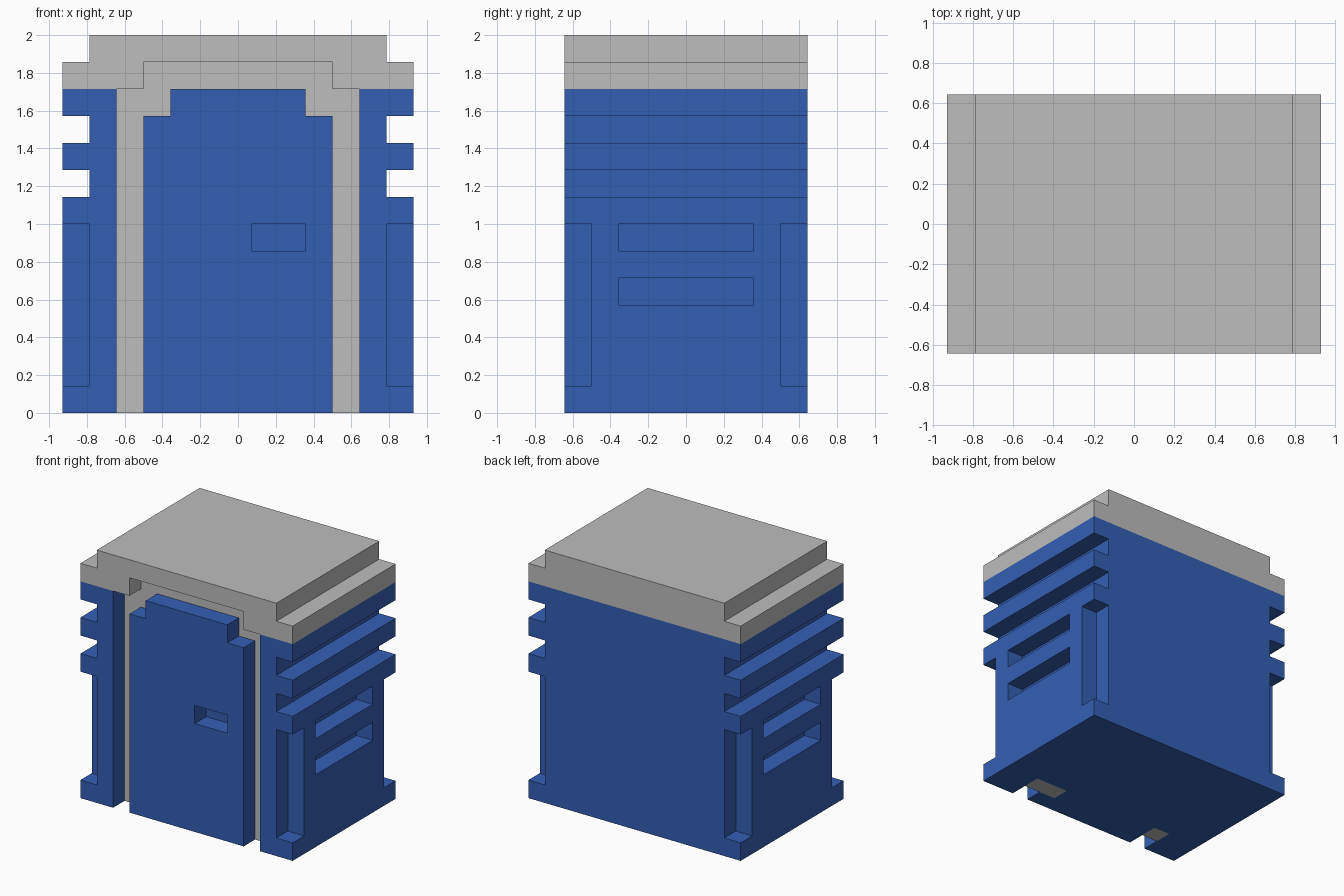
import bpy, bmesh

if "Cube" in bpy.data.objects:
    bpy.data.objects.remove(bpy.data.objects["Cube"])

U = 1 / 7  # one block of the model's grid


def material(name, rgb):
    m = bpy.data.materials.new(name)
    m.diffuse_color = (*rgb, 1)
    m.use_nodes = True
    m.node_tree.nodes["Principled BSDF"].inputs["Base Color"].default_value = m.diffuse_color
    return m


BLUE = material("blue paint", (0.034, 0.114, 0.456))
GREY = material("light grey", (0.51, 0.51, 0.51))


def prism(name, outline, y0, y1, mat):
    """Extrude an x-z outline (in blocks) from y0 to y1."""
    bm = bmesh.new()
    face = bm.faces.new([bm.verts.new((x * U, y0 * U, z * U)) for x, z in outline])
    ext = bmesh.ops.extrude_face_region(bm, geom=[face])
    moved = [v for v in ext["geom"] if isinstance(v, bmesh.types.BMVert)]
    bmesh.ops.translate(bm, verts=moved, vec=(0, (y1 - y0) * U, 0))
    bmesh.ops.recalc_face_normals(bm, faces=bm.faces)
    me = bpy.data.meshes.new(name)
    bm.to_mesh(me)
    bm.free()
    me.materials.append(mat)
    ob = bpy.data.objects.new(name, me)
    bpy.context.scene.collection.objects.link(ob)
    return ob


def rect(x0, x1, z0, z1):
    return [(x0, z0), (x1, z0), (x1, z1), (x0, z1)]


def mirrored(half):
    """Close a right-hand outline with its mirror image."""
    return half + [(-x, z) for x, z in reversed(half)]


def cut(ob, boxes):
    """Subtract boxes given as (x0, x1, y0, y1, z0, z1)."""
    for x0, x1, y0, y1, z0, z1 in boxes:
        c = prism("cutter", rect(x0, x1, z0, z1), y0, y1, ob.data.materials[0])
        c.hide_render = True
        mod = ob.modifiers.new("cut", "BOOLEAN")
        mod.operation, mod.solver, mod.object = "DIFFERENCE", "EXACT", c
        bpy.context.view_layer.objects.active = ob
        bpy.ops.object.modifier_apply(modifier=mod.name)
        bpy.data.objects.remove(c)


# body with ribbed sides, corner recesses, side vents and a front doorway
body = prism("body", rect(-6.5, 6.5, 0, 12), -4.5, 4.5, BLUE)
cuts = [(-4.5, 4.5, -6, -2.5, -1, 13)]
for x0, x1 in ((5.5, 8), (-8, -5.5)):
    cuts += [(x0, x1, -6, 6, z, z + 1) for z in (8, 10)]
    cuts += [(x0, x1, y, y + 2, 1, 7) for y in (-5.5, 3.5)]
    cuts += [(x0, x1, -2.5, 2.5, z, z + 1) for z in (4, 6)]
cut(body, cuts)

# grey door frame set back in the doorway
prism("door_frame", [(-4.5, 0), (-3.5, 0), (-3.5, 11), (2.5, 11), (2.5, 0),
                     (4.5, 0), (4.5, 12), (-4.5, 12)], -3.5, -2.5, GREY)
prism("door_backing", rect(-3.5, 2.5, 0, 11), -3.5, -2.5, BLUE)

# stepped door with a handle recess
door = prism("door", mirrored([(3.5, 0), (3.5, 11), (2.5, 11), (2.5, 12)]),
             -4.5, -3.5, BLUE)
cut(door, [(0.5, 2.5, -6, -3, 6, 7)])

# stepped roof, notched above the door
roof = prism("roof", mirrored([(6.5, 12), (6.5, 13), (5.5, 13), (5.5, 14)]),
             -4.5, 4.5, GREY)
cut(roof, [(-3.5, 3.5, -6, -3.5, 11, 13)])
